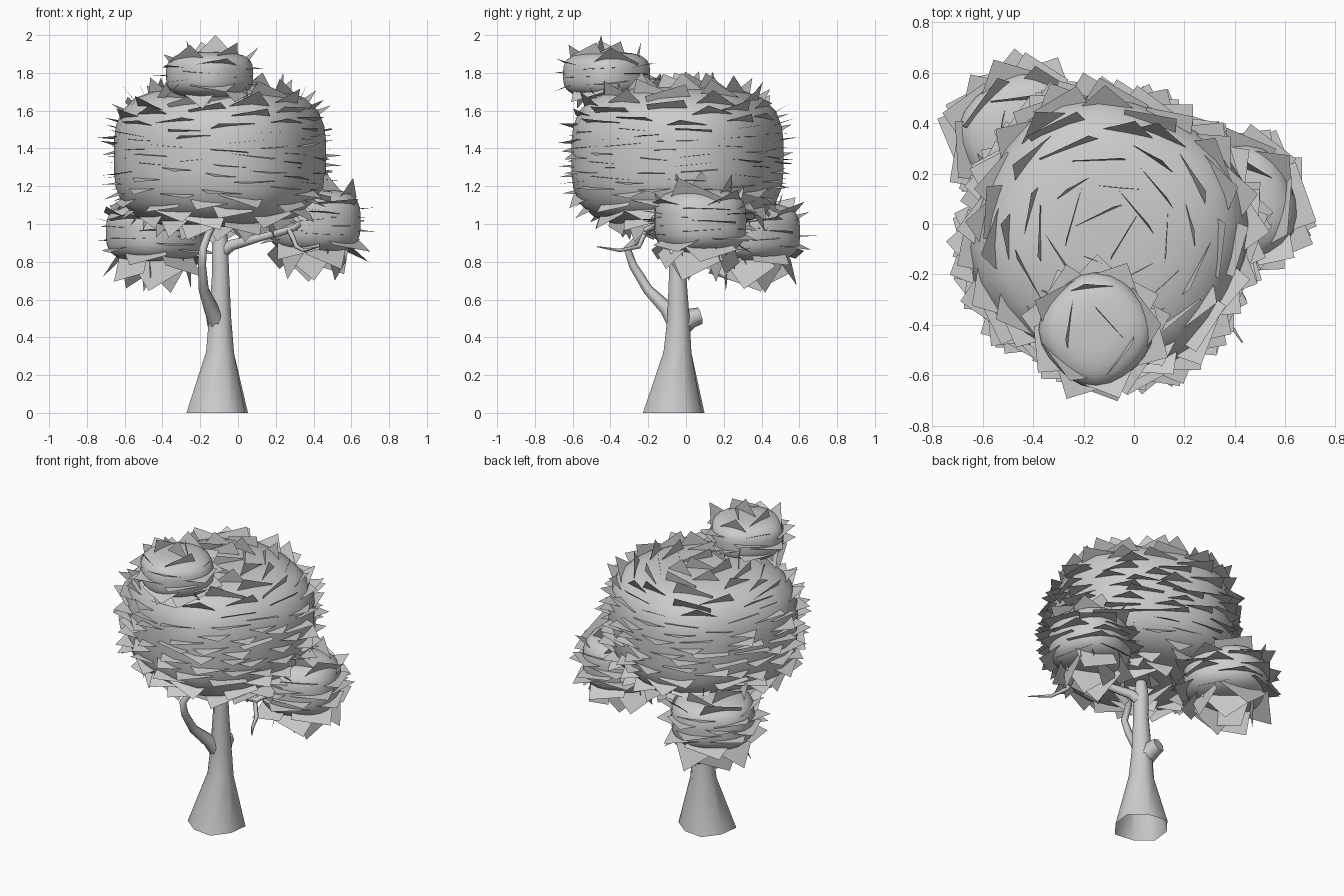
import bpy, bmesh, math, random
from mathutils import Vector, Matrix

if "Cube" in bpy.data.objects:
    bpy.data.objects.remove(bpy.data.objects["Cube"])

random.seed(4)
E_H, E_V = 2.5, 3.4   # roundness of the foliage across and upright


def finish(name, bm, smooth=None):
    me = bpy.data.meshes.new(name)
    bm.to_mesh(me)
    bm.free()
    ob = bpy.data.objects.new(name, me)
    bpy.context.collection.objects.link(ob)
    if smooth:
        bpy.context.view_layer.objects.active = ob
        ob.select_set(True)
        bpy.ops.object.shade_smooth_by_angle(angle=math.radians(smooth))
        ob.select_set(False)
    return ob


def on_blob(d, size):
    """Push a direction out to the rounded-box surface; return point and normal."""
    h = (abs(d.x) ** E_H + abs(d.y) ** E_H) ** (1 / E_H)
    k = (h ** E_V + abs(d.z) ** E_V) ** (-1 / E_V)
    u = d * k
    hh = max(h * k, 1e-5)
    g = [math.copysign(hh ** (E_V - E_H) * abs(c) ** (E_H - 1), c) for c in u[:2]]
    g.append(math.copysign(abs(u.z) ** (E_V - 1), u.z))
    p = Vector(u[i] * size[i] for i in range(3))
    n = Vector(g[i] / size[i] for i in range(3)).normalized()
    return p, n


def add_card(bm, p, n, t, side, spin):
    """Square leaf card lying in the plane of n and t."""
    r = side / math.sqrt(2)
    vs = [bm.verts.new(p + r * (n * math.cos(spin + i * math.pi / 2) + t * math.sin(spin + i * math.pi / 2)))
          for i in range(4)]
    bm.faces.new(vs)


def foliage(name, centre, size, turn, count, side, hang=0.0):
    place = Matrix.Translation(centre) @ Matrix.Rotation(math.radians(turn), 4, 'Z')
    # solid clump
    bm = bmesh.new()
    bmesh.ops.create_uvsphere(bm, u_segments=24, v_segments=16, radius=1)
    for v in bm.verts:
        v.co = on_blob(v.co.normalized(), size)[0]
    bm.transform(place)
    finish(name + "_clump", bm, 60)
    # leaf cards standing out of the clump in a spiral, hanging lower underneath
    bm = bmesh.new()
    for i in range(count):
        z = 1 - 2 * (i + 0.5) / count
        a = i * 2.39996 + random.uniform(-.15, .15)
        w = math.sqrt(1 - z * z)
        p, n = on_blob(Vector((w * math.cos(a), w * math.sin(a), z)), size)
        t = Vector((-math.sin(a), math.cos(a), 0))
        n = (n - t * n.dot(t)).normalized()
        n = Matrix.Rotation(math.radians(random.uniform(-7, 7)), 3, t) @ n
        t = Matrix.Rotation(math.radians(random.uniform(-6, 6)), 3, n) @ t
        s = side * random.uniform(.9, 1.1)
        p = p - n * s * .31 - Vector((0, 0, hang * max(0, -n.z)))
        add_card(bm, p, n, t, s, random.uniform(-.6, .6))
    bm.transform(place)
    finish(name + "_leaves", bm)


def limb(name, path, sides=8, wobble=0.0):
    """Tapered tube through (x, y, z, radius) points, open at its foot."""
    bm = bmesh.new()
    pts = [Vector(p[:3]) for p in path]
    rings = []
    for i, p in enumerate(pts):
        d = (pts[min(i + 1, len(pts) - 1)] - pts[max(i - 1, 0)]).normalized()
        if i == 0 and wobble:
            d = Vector((0, 0, 1))
        q = Vector((0, 0, 1)).rotation_difference(d)
        ring = []
        for k in range(sides):
            a = 2 * math.pi * (k + .5) / sides
            r = path[i][3] * (1 + (wobble * (-1) ** k if i == 0 else 0))
            ring.append(bm.verts.new(p + q @ Vector((r * math.cos(a), r * math.sin(a), 0))))
        rings.append(ring)
    for a, b in zip(rings, rings[1:]):
        for k in range(sides):
            bm.faces.new((a[k], a[(k + 1) % sides], b[(k + 1) % sides], b[k]))
    bm.faces.new(rings[-1])
    finish(name, bm, 65)


# trunk and branches
limb("trunk", [(-.11, -.065, 0, .168), (-.095, -.045, .32, .08), (-.095, -.04, .5, .064),
               (-.092, -.045, .75, .048), (-.095, -.045, .9, .046), (-.09, -.04, 1.0, .03)], 8, .05)
limb("front_branch", [(-.1, -.04, .44, .045), (-.14, -.1, .55, .04), (-.18, -.2, .65, .028),
                      (-.19, -.28, .78, .023), (-.185, -.31, .87, .022), (-.16, -.24, .94, .02),
                      (-.12, -.2, 1.02, .016)], 7)
limb("right_branch", [(-.1, -.04, .84, .04), (-.03, -.07, .89, .03), (.14, -.15, .935, .02),
                      (.28, -.21, .97, .018), (.36, -.1, 1.02, .014)], 7)
limb("right_twig", [(.27, -.21, .97, .015), (.31, -.25, .88, .013), (.35, -.35, .86, .01),
                    (.43, -.47, .88, .003)], 6)
limb("back_stub", [(-.1, -.04, .45, .06), (-.12, .02, .5, .055), (-.13, .075, .515, .045)], 6)

# foliage clumps
foliage("main_crown", (-.095, -.045, 1.355), (.535, .535, .375), -25, 215, .21)
foliage("top_tuft", (-.15, -.42, 1.79), (.215, .215, .12), 45, 28, .19)
foliage("right_tuft", (.405, .075, 1.015), (.235, .235, .17), 20, 42, .23, .06)
foliage("left_tuft", (-.435, .34, .955), (.25, .25, .155), 35, 44, .22, .08)

# leaf card at the very top
bm = bmesh.new()
add_card(bm, Vector((-.12, -.45, 1.87)), Vector((0, 0, 1)), Vector((.97, -.24, 0)), .184, 0)
finish("top_leaf", bm)
